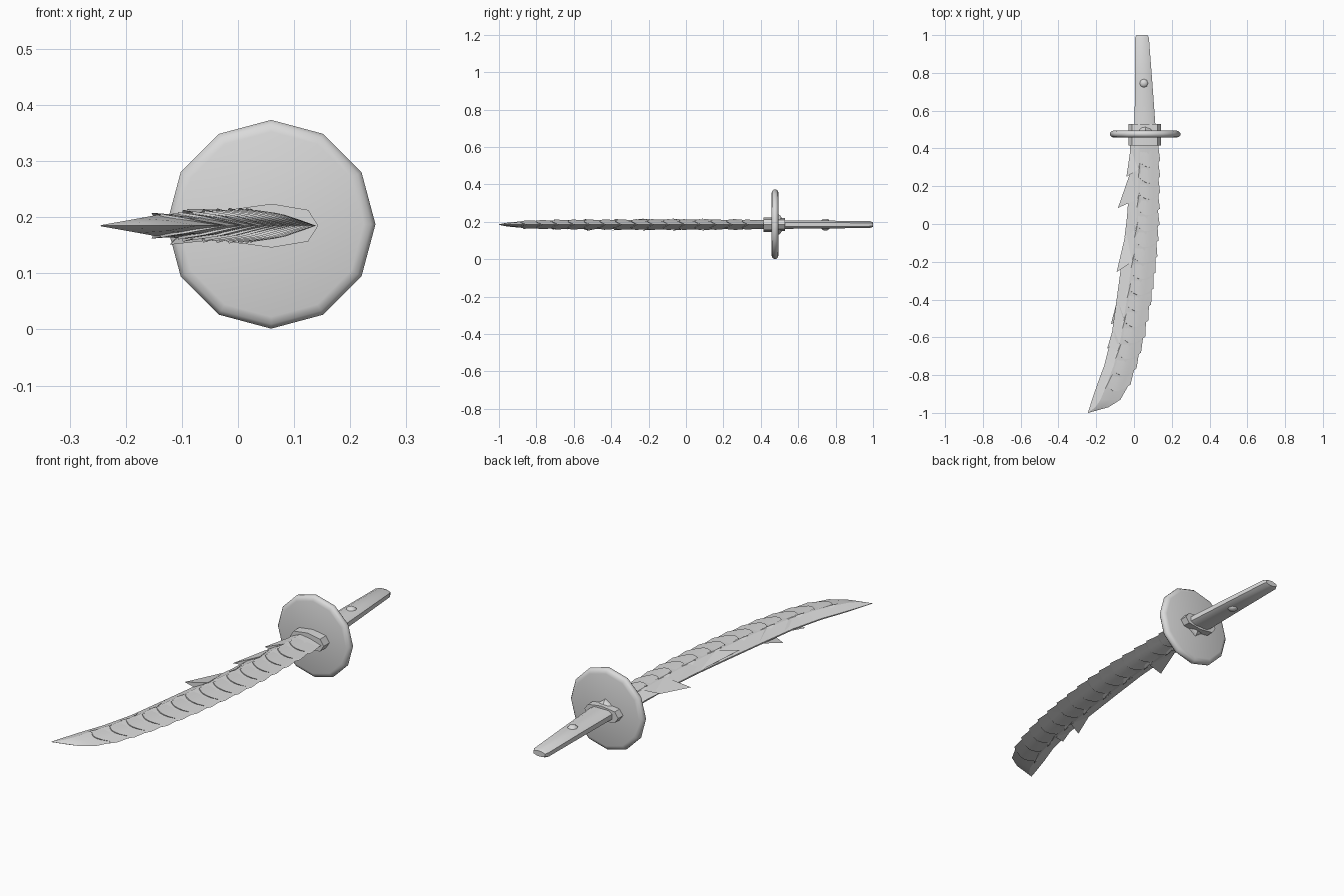
import bpy, bmesh, math
from mathutils import Vector

if "Cube" in bpy.data.objects:
    bpy.data.objects.remove(bpy.data.objects["Cube"])

ZC = 0.185  # height of the sword's centre plane
steel = bpy.data.materials.new("light_grey")
steel.diffuse_color = (0.7, 0.7, 0.7, 1)
steel.use_nodes = True
steel.node_tree.nodes["Principled BSDF"].inputs["Base Color"].default_value = steel.diffuse_color


def make(name, verts, faces, angle=30):
    me = bpy.data.meshes.new(name)
    me.from_pydata([tuple(v) for v in verts], [], faces)
    me.materials.append(steel)
    bm = bmesh.new()
    bm.from_mesh(me)
    bmesh.ops.remove_doubles(bm, verts=bm.verts, dist=1e-5)
    bmesh.ops.recalc_face_normals(bm, faces=bm.faces)
    bm.to_mesh(me)
    bm.free()
    ob = bpy.data.objects.new(name, me)
    bpy.context.collection.objects.link(ob)
    bpy.ops.object.select_all(action='DESELECT')
    ob.select_set(True)
    bpy.context.view_layer.objects.active = ob
    bpy.ops.object.shade_smooth_by_angle(angle=math.radians(angle))
    return ob


def loft(name, rings, angle=30):
    """Skin closed rings of equal length and cap both ends."""
    n = len(rings[0])
    verts = [p for r in rings for p in r]
    faces = [(i * n + j, i * n + (j + 1) % n, (i + 1) * n + (j + 1) % n, (i + 1) * n + j)
             for i in range(len(rings) - 1) for j in range(n)]
    faces += [tuple(range(n)), tuple(range((len(rings) - 1) * n, len(rings) * n))]
    return make(name, verts, faces, angle)


# Blade outline: y, back x, edge x, half thickness
STATIONS = [(0.47, -0.02, 0.13, 0.023), (0.2, -0.025, 0.13, 0.025), (0, -0.04, 0.127, 0.026),
            (-0.2, -0.065, 0.113, 0.026), (-0.4, -0.092, 0.087, 0.025), (-0.6, -0.12, 0.05, 0.024),
            (-0.75, -0.158, 0.01, 0.022), (-0.85, -0.195, -0.027, 0.019),
            (-0.93, -0.222, -0.072, 0.013), (-0.97, -0.235, -0.135, 0.008), (-1, -0.245, -0.243, 0.001)]


def outline(y):
    for a, b in zip(STATIONS, STATIONS[1:]):
        if y >= b[0]:
            t = (a[0] - y) / (a[0] - b[0])
            return [a[k] + (b[k] - a[k]) * t for k in (1, 2, 3)]
    return STATIONS[-1][1:]


PROFILE = [(0, 0.12), (0.3, 1), (0.65, 0.7), (1, 0)]


def surface(y, u, side, lift=0):
    """Point on the blade face at width fraction u, raised by lift."""
    l, r, h = outline(y)
    for (ua, ha), (ub, hb) in zip(PROFILE, PROFILE[1:]):
        if u <= ub + 1e-6:
            k = ha + (hb - ha) * (u - ua) / (ub - ua)
            break
    z = h * k + lift * (1 - u ** 4)
    return Vector((l + (r - l) * u + 2 * lift * u ** 3, y, ZC + side * z))


us = [0, 0.3, 0.65, 1]
loft("blade", [[surface(s[0], u, 1) for u in us] + [surface(s[0], u, -1) for u in us[2::-1]]
               for s in STATIONS], 20)

# Overlapping scales wrapped round the cutting edge
verts, faces = [], []
COUNT, NU = 15, 6
step = 1.27 / COUNT
for i in range(COUNT):
    y0 = 0.41 - i * step
    for side in (1, -1):
        base = len(verts)
        rows = [(0, -0.002), (0.5, 0.001), (1, 0.0045), (1, -0.003)]
        for v, lift in rows:
            for j in range(NU + 1):
                w = j / NU
                start = y0 + 0.025 * w
                end = y0 - step - 0.03 * math.sin(math.pi * w) + 0.01 * w
                verts.append(surface(start + (end - start) * v, 0.36 + 0.64 * w, side, lift))
        m = NU + 1
        faces += [(base + a * m + j, base + a * m + j + 1, base + (a + 1) * m + j + 1, base + (a + 1) * m + j)
                  for a in range(len(rows) - 1) for j in range(NU)]
make("edge_scales", verts, faces, 35)

# Barbs swept towards the point along the back: y start, tip x, tip y, tip lift
verts, faces = [], []
for y0, tx, ty, tz in [(0.4, -0.04, 0.25, 0.012), (0.27, -0.085, 0.085, -0.012), (0.1, -0.05, -0.07, 0.0),
                       (-0.04, -0.092, -0.255, 0.03), (-0.4, -0.122, -0.53, -0.034),
                       (-0.55, -0.142, -0.66, -0.01)]:
    b = len(verts)
    ym = y0 + (ty - y0) * 0.75
    verts += [surface(y0, 0.02, 1), surface(ym, 0.3, 1, 0.002), surface(ym, 0.3, -1, 0.002),
              Vector((tx, ty, ZC + tz))]
    faces += [(b, b + 1, b + 3), (b, b + 3, b + 2), (b, b + 2, b + 1), (b + 1, b + 2, b + 3)]
make("back_barbs", verts, faces, 10)

# Small splinters along the ridge, on both faces
verts, faces = [], []
for i in range(8):
    y = 0.33 - i * 0.16
    for side in (1, -1):
        b = len(verts)
        verts += [surface(y, 0.36, side), surface(y - 0.05, 0.24, side), surface(y - 0.05, 0.42, side),
                  surface(y - 0.085, 0.3, side, 0.006)]
        faces += [(b, b + 1, b + 3), (b, b + 3, b + 2), (b, b + 2, b + 1), (b + 1, b + 2, b + 3)]
make("ridge_splinters", verts, faces, 10)


def ring(y, cx, rx, rz, n, zc=ZC):
    return [Vector((cx + rx * math.cos(2 * math.pi * i / n), y, zc + rz * math.sin(2 * math.pi * i / n)))
            for i in range(n)]


# Twelve-sided guard with a rounded rim
loft("guard", [ring(y, 0.059, r, r, 12, 0.1875) for y, r in
               [(0.457, 0.165), (0.461, 0.178), (0.47, 0.186), (0.482, 0.186), (0.491, 0.178), (0.495, 0.165)]], 50)


def collar(name, ys, hz):
    pts = [(-0.028, 0), (-0.01, 0.75), (0.06, 1), (0.125, 0.72), (0.143, 0),
           (0.125, -0.72), (0.06, -1), (-0.01, -0.75)]
    loft(name, [[Vector((x, y, ZC + z * hz)) for x, z in pts] for y in ys], 20)


collar("front_collar", (0.415, 0.465), 0.039)
collar("rear_collar", (0.485, 0.53), 0.034)

# Pointed flange behind the guard
loft("rear_flange", [ring(0.49, 0.06, 0.075, 0.056, 4), ring(0.503, 0.06, 0.07, 0.05, 4),
                     ring(0.522, 0.06, 0.05, 0.02, 4)], 20)


# Tapered grip with a chamfered end
def grip_ring(y, xl, xr, h):
    c = 0.02
    pts = [(xl, 0.5), (xl + c, 1), (xr - c, 1), (xr, 0.5), (xr, -0.5), (xr - c, -1), (xl + c, -1), (xl, -0.5)]
    return [Vector((x, y, ZC + z * h)) for x, z in pts]


loft("grip", [grip_ring(0.5, 0.003, 0.115, 0.023), grip_ring(0.75, 0.005, 0.097, 0.021),
              grip_ring(0.985, 0.005, 0.079, 0.018), grip_ring(1.0, 0.013, 0.071, 0.012)], 50)

# Peg through the grip
loft("grip_peg", [[Vector((0.052 + r * math.cos(a * math.pi / 4), 0.745 + r * math.sin(a * math.pi / 4), ZC + z))
                   for a in range(8)]
                  for z, r in [(-0.031, 0.01), (-0.026, 0.018), (-0.018, 0.025), (0.018, 0.025),
                               (0.026, 0.018), (0.031, 0.01)]], 50)
